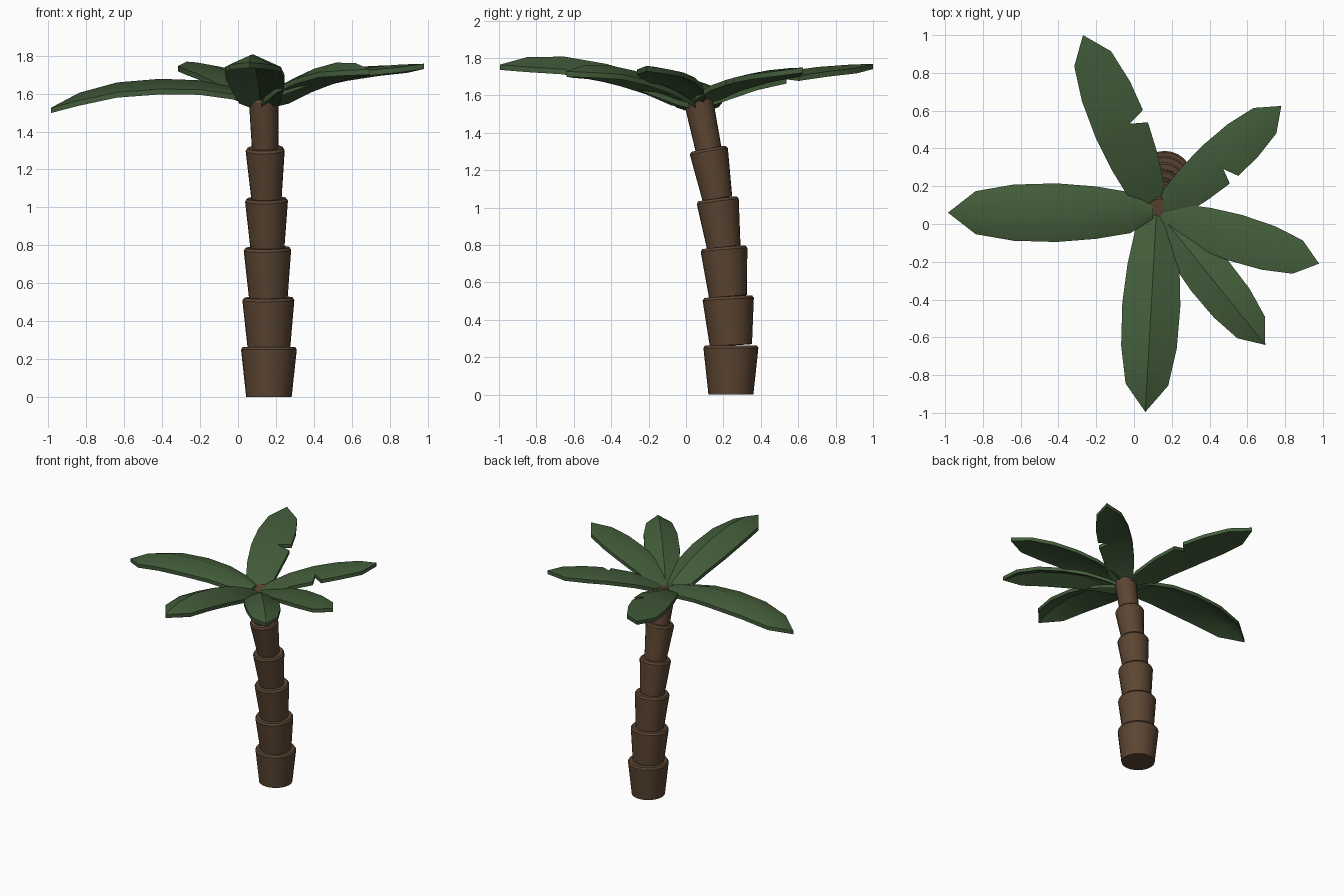
import bpy, bmesh, math
from mathutils import Vector

cube = bpy.data.objects.get("Cube")
if cube:
    bpy.data.objects.remove(cube, do_unlink=True)


def material(name, color):
    mat = bpy.data.materials.new(name)
    mat.use_nodes = True
    mat.diffuse_color = color
    mat.node_tree.nodes["Principled BSDF"].inputs["Base Color"].default_value = color
    return mat


bark = material("bark brown", (0.105, 0.06, 0.032, 1))
green = material("frond green", (0.055, 0.108, 0.042, 1))


def finish(bm, name, mat, angle):
    bmesh.ops.remove_doubles(bm, verts=bm.verts, dist=0.0005)
    bmesh.ops.recalc_face_normals(bm, faces=bm.faces)
    mesh = bpy.data.meshes.new(name)
    bm.to_mesh(mesh)
    bm.free()
    mesh.materials.append(mat)
    obj = bpy.data.objects.new(name, mesh)
    bpy.context.collection.objects.link(obj)
    bpy.ops.object.select_all(action="DESELECT")
    obj.select_set(True)
    bpy.context.view_layer.objects.active = obj
    bpy.ops.object.shade_smooth_by_angle(angle=math.radians(angle))
    return obj


def trunk_segment(name, start, end, r_low, r_high, sides=24):
    """Flared cup along start-end with a small chamfer on its upper rim."""
    axis = end - start
    turn = Vector((0, 0, 1)).rotation_difference(axis)
    length = axis.length
    bm = bmesh.new()
    rings = []
    for r, h in ((r_low, 0), (r_high, length - 0.014), (r_high - 0.009, length)):
        ring = []
        for i in range(sides):
            a = math.tau * i / sides
            ring.append(bm.verts.new(start + turn @ Vector((r * math.cos(a), r * math.sin(a), h))))
        rings.append(ring)
    for low, high in zip(rings, rings[1:]):
        for i in range(sides):
            j = (i + 1) % sides
            bm.faces.new((low[i], low[j], high[j], high[i]))
    bm.faces.new(rings[0][::-1])
    bm.faces.new(rings[-1])
    finish(bm, name, bark, 30)


# Trunk: stacked flared segments following a leaning curve
centres = [Vector(c) for c in (
    (0.163, 0.24, 0), (0.163, 0.24, 0.264), (0.16, 0.225, 0.524), (0.155, 0.202, 0.788),
    (0.15, 0.168, 1.047), (0.143, 0.12, 1.314), (0.135, 0.065, 1.58))]
radii = ((0.12, 0.147), (0.113, 0.137), (0.102, 0.125),
         (0.09, 0.113), (0.08, 0.103), (0.07, 0.078))
for n, (low, high) in enumerate(radii):
    trunk_segment(f"trunk_segment_{n + 1}", centres[n], centres[n + 1], low, high)


# Frond shape, relative to its length
WIDTH = ((0, 0.03), (0.11, 0.1), (0.28, 0.128), (0.47, 0.143), (0.68, 0.137), (0.865, 0.105), (1, 0))
ARCHED = ((0, 0), (0.11, 0.06), (0.33, 0.16), (0.56, 0.215), (0.8, 0.245), (1, 0.19))
FLAT = ((0, 0), (0.11, 0.055), (0.3, 0.125), (0.5, 0.168), (0.75, 0.2), (1, 0.208))
NOTCH = {0.445: 0.143, 0.475: 0.05, 0.515: 0.143}


def sample(curve, t):
    for (t0, v0), (t1, v1) in zip(curve, curve[1:]):
        if t <= t1:
            return v0 + (v1 - v0) * (t - t0) / (t1 - t0)
    return curve[-1][1]


def frond(name, base, tip, spine, arch, droop=0, notched=False, thick=0.028):
    """Ridged leaf blade from base to tip, with an optional torn notch on its right edge."""
    base, tip = Vector(base), Vector((*tip, base[2]))
    along = tip - base
    length = along.length
    side = Vector((0, 0, 1)).cross(along).normalized()
    stations = {t for t, _ in WIDTH}
    if notched:
        stations |= set(NOTCH)
        stations.discard(0.47)
    bm = bmesh.new()
    rows = []
    for t in sorted(stations):
        half = sample(WIDTH, t)
        right = NOTCH.get(t, half) if notched else half
        ridge = sample(spine, t) * length - droop * t
        row = []
        for offset in (half, 0, -right):
            p = base + along * t + side * offset * length
            p.z += ridge - arch * length * abs(offset) / 0.143
            row.append((bm.verts.new(p), bm.verts.new(p - Vector((0, 0, thick)))))
        rows.append(row)
    for a, b in zip(rows, rows[1:]):
        for i in (0, 1):
            for k in (0, 1):
                bm.faces.new((a[i][k], a[i + 1][k], b[i + 1][k], b[i][k]))
        for i in (0, 2):
            bm.faces.new((a[i][0], b[i][0], b[i][1], a[i][1]))
    for i in (0, 1):
        r = rows[0]
        bm.faces.new((r[i][0], r[i + 1][0], r[i + 1][1], r[i][1]))
    bmesh.ops.dissolve_degenerate(bm, dist=0.0005, edges=bm.edges)
    finish(bm, name, green, 40)


# Crown of fronds
frond("frond_right", (0.1, 0.06, 1.6), (-0.985, 0.06), ARCHED, 0.05, droop=0.28)
frond("frond_front", (0.12, 0.08, 1.56), (0.06, -0.995), ARCHED, 0.065)
frond("frond_front_left", (0.14, 0.05, 1.56), (0.695, -0.64), ARCHED, 0.06)
frond("frond_left", (0.14, 0.05, 1.575), (0.98, -0.21), FLAT, 0.025)
frond("frond_back_left", (0.14, 0.05, 1.57), (0.78, 0.625), FLAT, 0.025, notched=True)
frond("frond_back", (0.11, 0.07, 1.56), (-0.27, 1.0), FLAT, 0.025, notched=True)
